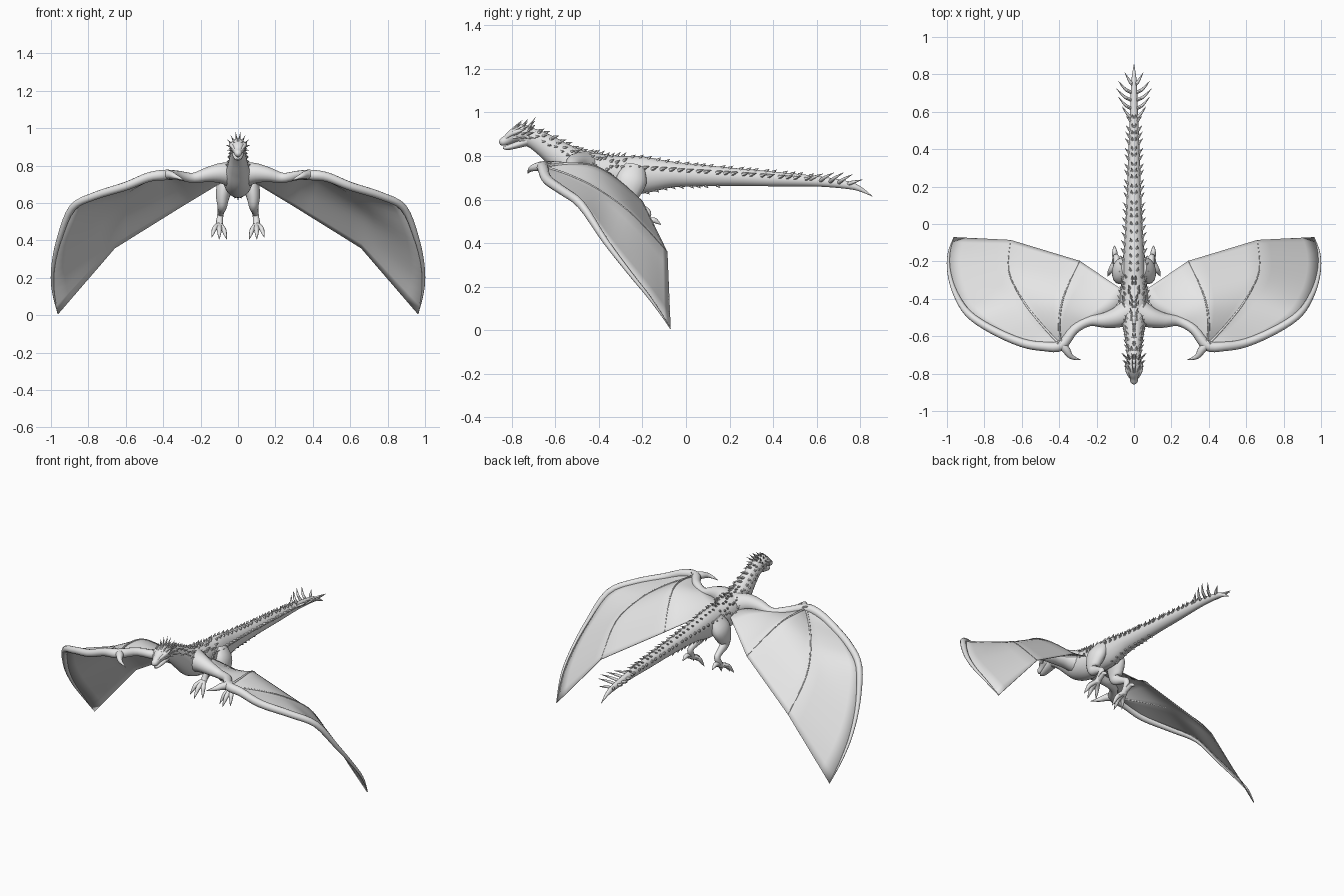
import bpy, bmesh, math, random
from mathutils import Vector

random.seed(4)
if "Cube" in bpy.data.objects:
    bpy.data.objects.remove(bpy.data.objects["Cube"])

hide = bpy.data.materials.new("pale_grey_hide")
hide.use_nodes = True
hide.diffuse_color = (0.8, 0.8, 0.8, 1)
hide.node_tree.nodes["Principled BSDF"].inputs["Base Color"].default_value = (0.8, 0.8, 0.8, 1)
UP, SIDE = Vector((0, 0, 1)), Vector((1, 0, 0))


def smooth(pts, n):
    """Catmull-Rom samples through points of any dimension."""
    out = []
    for i in range(len(pts) - 1):
        a, b, c, d = (pts[max(i - 1, 0)], pts[i], pts[i + 1], pts[min(i + 2, len(pts) - 1)])
        for k in range(n):
            t = k / n
            out.append(tuple(q + t / 2 * (r - p + t * (2 * p - 5 * q + 4 * r - s + t * (3 * q - p - 3 * r + s)))
                             for p, q, r, s in zip(a, b, c, d)))
    return out + [tuple(pts[-1])]


def tube(bm, pts, ref=UP, n=4, sides=14):
    """Skin a smoothed path of (x, y, z, side radius, upper radius)."""
    path = smooth(pts, n)
    rings = []
    for i, p in enumerate(path):
        t = (Vector(path[min(i + 1, len(path) - 1)][:3]) - Vector(path[max(i - 1, 0)][:3])).normalized()
        u = t.cross(ref).normalized()
        v = u.cross(t)
        angles = [math.tau * k / sides for k in range(sides)]
        rings.append([bm.verts.new(Vector(p[:3]) + u * (max(p[3], 0.0005) * math.cos(a))
                                   + v * (max(p[4], 0.0005) * math.sin(a))) for a in angles])
    for r, s in zip(rings, rings[1:]):
        for k in range(sides):
            j = (k + 1) % sides
            bm.faces.new((r[k], r[j], s[j], s[k]))
    bm.faces.new(rings[0][::-1])
    bm.faces.new(rings[-1])


def round_tube(bm, pts, ref=UP, n=4, sides=12):
    tube(bm, [(*p, p[3]) for p in pts], ref, n, sides)


def spike(bm, base, direction, length, radius):
    d = Vector(direction).normalized()
    rot = d.to_track_quat('Z', 'Y').to_matrix().to_4x4()
    rot.translation = Vector(base) + d * length * 0.4
    bmesh.ops.create_cone(bm, segments=6, cap_ends=True, radius1=radius, radius2=0,
                          depth=length * 1.2, matrix=rot)


def finish(name, bm, mirror=False, thickness=0):
    bmesh.ops.recalc_face_normals(bm, faces=bm.faces)
    mesh = bpy.data.meshes.new(name)
    bm.to_mesh(mesh)
    bm.free()
    mesh.materials.append(hide)
    ob = bpy.data.objects.new(name, mesh)
    bpy.context.collection.objects.link(ob)
    bpy.ops.object.select_all(action='DESELECT')
    ob.select_set(True)
    bpy.context.view_layer.objects.active = ob
    bpy.ops.object.shade_smooth_by_angle(angle=math.radians(45))
    if thickness:
        ob.modifiers.new("thickness", 'SOLIDIFY').thickness = thickness
    if mirror:
        ob.modifiers.new("mirror", 'MIRROR').use_mirror_merge = False
    return ob


# Neck, body and tail in one skin
spine = [(0, -.76, .895, .035, .04), (0, -.70, .88, .038, .046), (0, -.64, .845, .044, .055),
         (0, -.57, .795, .056, .068), (0, -.49, .745, .072, .085), (0, -.41, .722, .078, .092),
         (0, -.31, .715, .068, .086), (0, -.2, .713, .06, .085), (0, -.08, .715, .051, .062),
         (0, 0, .713, .046, .054), (0, .2, .705, .037, .042), (0, .4, .695, .03, .034),
         (0, .6, .684, .021, .024), (0, .74, .667, .016, .018), (0, .8, .648, .01, .011),
         (0, .855, .615, .001, .001)]
bm = bmesh.new()
tube(bm, spine, n=6, sides=20)
finish("body_neck_tail", bm)

# Head, jaw and brow
bm = bmesh.new()
tube(bm, [(0, -.71, .895, .034, .036), (0, -.755, .904, .043, .042), (0, -.79, .893, .037, .034),
          (0, -.82, .875, .024, .024), (0, -.845, .863, .019, .018), (0, -.856, .858, .006, .007)])
finish("head", bm)
bm = bmesh.new()
tube(bm, [(0, -.73, .868, .034, .022), (0, -.78, .85, .027, .016), (0, -.82, .838, .018, .011),
          (0, -.84, .838, .006, .005)])
finish("lower_jaw", bm)
bm = bmesh.new()
round_tube(bm, [(.012, -.835, .875, .004), (.027, -.805, .898, .009), (.038, -.775, .912, .01),
                (.046, -.735, .925, .001)])
finish("brow_ridge", bm, mirror=True)

# Crown of swept horns around the back of the head
bm = bmesh.new()
for row in range(3):
    for k in range(5):
        a = math.radians(10 + 26 * k)
        out = Vector((math.sin(a), 0, math.cos(a)))
        base = Vector((0, -.785 + .03 * row, .898)) + out * .034
        spike(bm, base, out * (.75 if row else .5) + Vector((0, .75, .25)), .05 + .006 * row - .004 * k, .008)
finish("crown_horns", bm, mirror=True)

# Scale spikes following the body skin
samples = smooth(spine, 12)


def skin_spike(bm, y, angle, length, radius, sweep=.8):
    i = min(range(1, len(samples) - 1), key=lambda k: abs(samples[k][1] - y))
    p = samples[i]
    t = (Vector(samples[i + 1][:3]) - Vector(samples[i - 1][:3])).normalized()
    n = SIDE.cross(t)
    a = math.radians(angle)
    out = SIDE * math.sin(a) + n * math.cos(a)
    base = Vector(p[:3]) + SIDE * (p[3] * math.sin(a)) + n * (p[4] * math.cos(a))
    spike(bm, base, out + t * sweep, length, radius)


bm = bmesh.new()
for k in range(17):
    for angle in (12, 42, 72):
        y = -.72 + .027 * k + random.uniform(-.006, .006)
        skin_spike(bm, y, angle + random.uniform(-8, 8), .026 - angle * .00012, .009)
finish("neck_spikes", bm, mirror=True)

bm = bmesh.new()
for k in range(21):
    y = -.27 + .041 * k
    skin_spike(bm, y, 68, .034, .011, 1)
    skin_spike(bm, y + .02, 18, .02, .009, 1.3)
for k in range(9):
    skin_spike(bm, -.18 + .04 * k, 165, .018, .008, 1.2)
finish("tail_scale_spikes", bm, mirror=True)

# Long splayed spikes at the tail end
bm = bmesh.new()
for y, reach, lift in ((.585, .055, .03), (.635, .075, .04), (.68, .085, .045), (.72, .075, .04), (.765, .04, .02)):
    z = .69 - .1 * (y - .58)
    round_tube(bm, [(.008, y - .02, z, .009), (reach * .6, y, z + lift * .4, .008),
                    (reach + .01, y + .045, z + lift, .0006)], sides=8)
finish("tail_end_spikes", bm, mirror=True)

# Wing arm with the long leading finger
wrist = (.39, -.65, .75)
arm = [(.03, -.47, .75, .07), (.09, -.50, .76, .055), (.16, -.515, .752, .04), (.24, -.52, .735, .027),
       (.32, -.565, .748, .025), (*wrist, .028)]
lead = [(*wrist, .028), (.48, -.655, .738, .025), (.6, -.635, .69, .023), (.76, -.565, .64, .021),
        (.885, -.48, .575, .019), (.955, -.37, .41, .014), (.988, -.26, .265, .01),
        (.99, -.16, .14, .007), (.963, -.07, .008, .002)]
bm = bmesh.new()
round_tube(bm, arm + lead[1:])
finish("wing_arm", bm, mirror=True)

bm = bmesh.new()
round_tube(bm, [(.40, -.63, .75, .026), (.365, -.67, .752, .022), (.335, -.71, .742, .013),
                (.283, -.727, .72, .001)])
finish("wing_thumb_claw", bm, mirror=True)

# Wing fingers and the membrane stretched between them
middle = [wrist, (.5, -.53, .71), (.6, -.40, .645), (.67, -.25, .535), (.66, -.085, .36)]
inner = [wrist, (.40, -.54, .765), (.385, -.42, .755), (.345, -.31, .69), (.29, -.197, .59)]
root = [wrist, (.3, -.55, .745), (.19, -.50, .75), (.1, -.44, .75), (.05, -.36, .735)]
for name, ribs in (("middle", middle), ("inner", inner)):
    bm = bmesh.new()
    round_tube(bm, [(*p, .007 - .0014 * i) for i, p in enumerate(ribs)], sides=8)
    finish(name + "_wing_finger", bm, mirror=True)


def even(pts, count):
    """Resample a smoothed path at equal lengths."""
    path = [Vector(p[:3]) for p in smooth(pts, 8)]
    lens = [0]
    for a, b in zip(path, path[1:]):
        lens.append(lens[-1] + (b - a).length)
    out = []
    for k in range(count + 1):
        d = lens[-1] * k / count
        i = next((j for j in range(1, len(lens)) if lens[j] >= d - 1e-9), len(lens) - 1)
        out.append(path[i - 1].lerp(path[i], (d - lens[i - 1]) / (lens[i] - lens[i - 1])))
    return out


bm = bmesh.new()
curves = [even(c, 24) for c in (lead, middle, inner, root)]
columns = []
for a, b in zip(curves, curves[1:]):
    columns += [[p.lerp(q, k / 5) for p, q in zip(a, b)] for k in range(5)]
columns.append(curves[-1])
grid = [[bm.verts.new(p) for p in c] for c in columns]
for a, b in zip(grid, grid[1:]):
    for k in range(24):
        bm.faces.new((a[k], a[k + 1], b[k + 1], b[k]))
bmesh.ops.remove_doubles(bm, verts=bm.verts, dist=.0001)
finish("wing_membrane", bm, mirror=True, thickness=.004)

# Legs: heavy thigh, backward hock, spread clawed toes
bm = bmesh.new()
tube(bm, [(.04, -.235, .75, .05, .03), (.07, -.25, .69, .07, .043), (.082, -.265, .63, .056, .036),
          (.084, -.265, .585, .034, .026), (.09, -.215, .56, .022, .019), (.094, -.18, .54, .02, .017),
          (.098, -.19, .505, .019, .018), (.1, -.21, .475, .016, .02)], ref=SIDE)
finish("leg", bm, mirror=True)

bm = bmesh.new()
for x, y, z in ((.06, -.27, .405), (.10, -.30, .405), (.142, -.28, .415), (.105, -.115, .485)):
    heel, tip = Vector((.1, -.2, .485)), Vector((x, y, z))
    knuckle = heel.lerp(tip, .55) + UP * .02
    round_tube(bm, [(*heel, .015), (*knuckle, .014), (*(heel.lerp(tip, .8) + UP * .012), .009),
                    (*tip, .001)], ref=SIDE, sides=8)
finish("toes_and_claws", bm, mirror=True)
